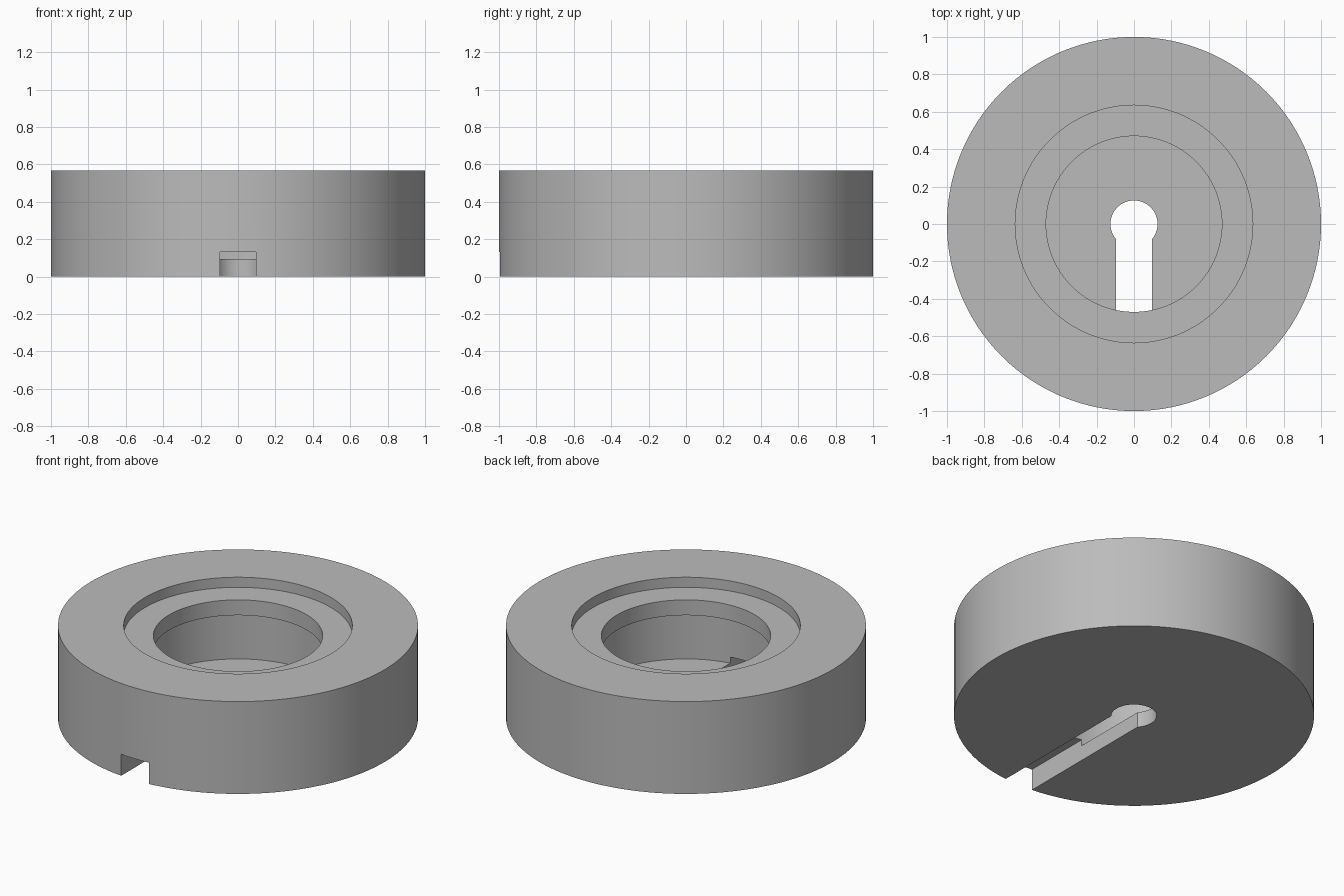
import bpy
import bmesh
import math
from mathutils import Matrix, Vector

cube = bpy.data.objects.get("Cube")
if cube:
    bpy.data.objects.remove(cube, do_unlink=True)

SEGMENTS = 128
HEIGHT = 0.566
FLOOR = 0.094          # thickness of the cavity floor
SLOT_TOP = 0.131       # height of the entry slot
SLOT_WIDTH = 0.19
HOLE_RADIUS = 0.126

grey = bpy.data.materials.new("plain grey")
grey.use_nodes = True
colour = (0.5, 0.5, 0.5, 1)
grey.diffuse_color = colour
grey.node_tree.nodes["Principled BSDF"].inputs["Base Color"].default_value = colour


def add_object(name, bm):
    bmesh.ops.recalc_face_normals(bm, faces=bm.faces)
    mesh = bpy.data.meshes.new(name)
    bm.to_mesh(mesh)
    bm.free()
    mesh.materials.append(grey)
    obj = bpy.data.objects.new(name, mesh)
    bpy.context.collection.objects.link(obj)
    return obj


def lathe(name, profile):
    """Spin a closed radius/height profile around z."""
    bm = bmesh.new()
    verts = [bm.verts.new((r, 0, z)) for r, z in profile]
    edges = [bm.edges.new(pair) for pair in zip(verts, verts[1:])]
    bmesh.ops.spin(bm, geom=verts + edges, cent=(0, 0, 0), axis=(0, 0, 1),
                   angle=math.tau, steps=SEGMENTS, use_merge=True)
    bmesh.ops.remove_doubles(bm, verts=bm.verts, dist=1e-5)
    return add_object(name, bm)


# Round body with a stepped mouth and an undercut cavity
body = lathe("round_body", [
    (0, 0), (1, 0), (1, HEIGHT),
    (0.635, HEIGHT), (0.635, 0.504),    # shallow recess
    (0.47, 0.504), (0.47, 0.41),        # retaining lip
    (0.573, 0.41), (0.573, FLOOR),      # undercut cavity
    (0, FLOOR),
])

# Centre hole cutter
bm = bmesh.new()
bmesh.ops.create_cone(bm, cap_ends=True, segments=64, radius1=HOLE_RADIUS,
                      radius2=HOLE_RADIUS, depth=0.4)
hole = add_object("centre_hole_cutter", bm)

# Entry slot cutter, from the centre out through the front wall
bm = bmesh.new()
bmesh.ops.create_cube(bm, size=1, matrix=Matrix.LocRotScale(
    Vector((0, -0.6, SLOT_TOP - 0.15)), None, Vector((SLOT_WIDTH, 1.2, 0.3))))
slot = add_object("entry_slot_cutter", bm)

bpy.ops.object.select_all(action="DESELECT")
body.select_set(True)
bpy.context.view_layer.objects.active = body
for cutter in (hole, slot):
    cutter.hide_render = True
    cut = body.modifiers.new(cutter.name, "BOOLEAN")
    cut.operation = "DIFFERENCE"
    cut.solver = "EXACT"
    cut.object = cutter
    bpy.ops.object.modifier_apply(modifier=cut.name)
    bpy.data.objects.remove(cutter, do_unlink=True)

# Smooth round walls with crisp rims
bpy.ops.object.shade_smooth_by_angle(angle=math.radians(30))
